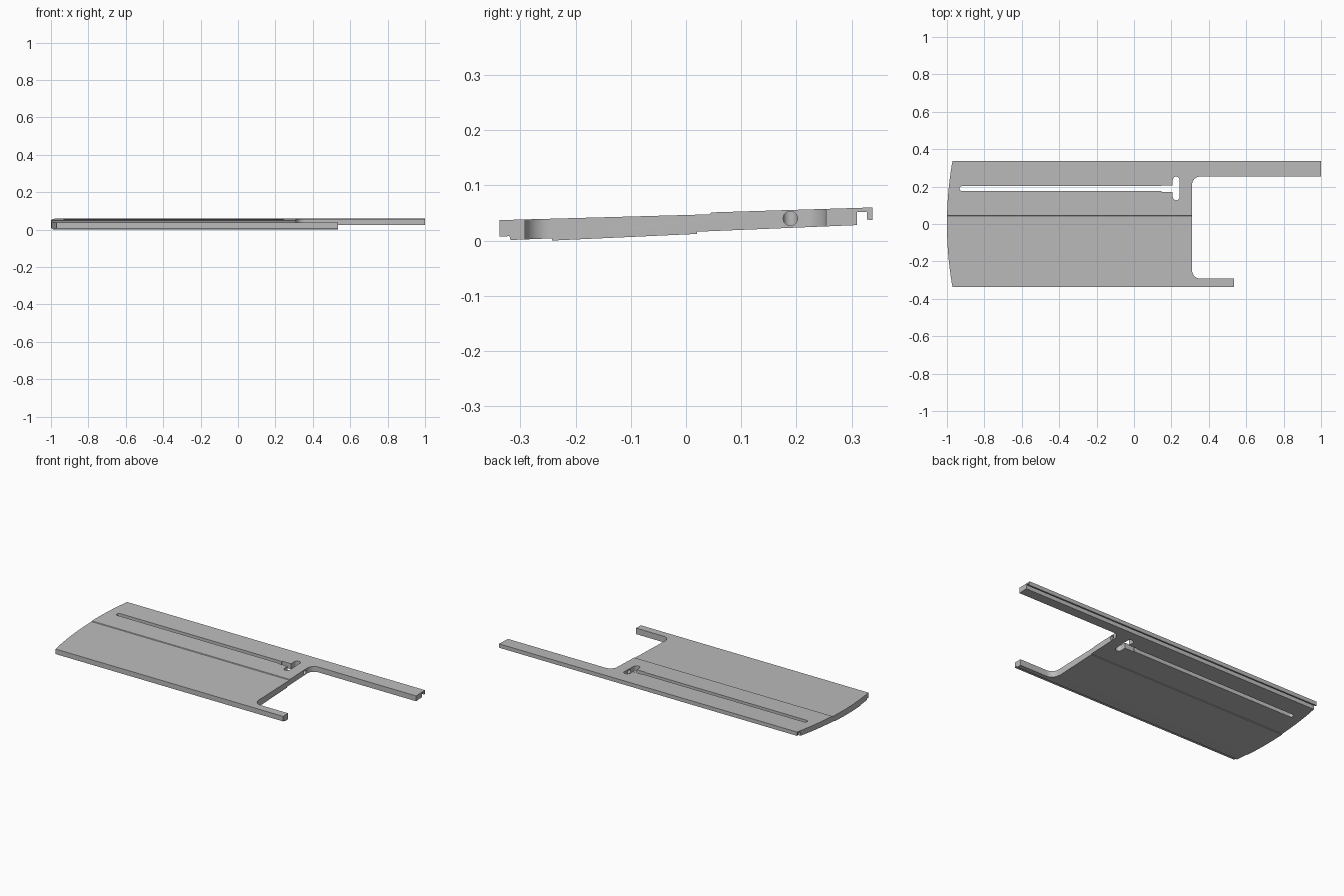
import bpy, bmesh
from math import radians, cos, sin, pi, asin
from mathutils import Vector

cube = bpy.data.objects.get("Cube")
if cube:
    bpy.data.objects.remove(cube, do_unlink=True)

grey = bpy.data.materials.new("plain grey")
grey.use_nodes = True
colour = (0.5, 0.5, 0.5, 1)
grey.diffuse_color = colour
grey.node_tree.nodes["Principled BSDF"].inputs["Base Color"].default_value = colour


def prism(name, points, push):
    """Extrude a closed flat outline along a vector."""
    bm = bmesh.new()
    face = bm.faces.new([bm.verts.new(p) for p in points])
    moved = bmesh.ops.extrude_face_region(bm, geom=[face])["geom"]
    bmesh.ops.translate(bm, vec=Vector(push),
                        verts=[v for v in moved if isinstance(v, bmesh.types.BMVert)])
    bmesh.ops.recalc_face_normals(bm, faces=bm.faces)
    mesh = bpy.data.meshes.new(name)
    bm.to_mesh(mesh)
    bm.free()
    mesh.materials.append(grey)
    obj = bpy.data.objects.new(name, mesh)
    bpy.context.collection.objects.link(obj)
    return obj


def arc(cx, cy, r, start, end, steps=10):
    angles = [radians(start + (end - start) * i / steps) for i in range(steps + 1)]
    return [(cx + r * cos(a), cy + r * sin(a)) for a in angles]


def upright(name, outline):
    return prism(name, [(x, y, -0.1) for x, y in outline], (0, 0, 0.3))


def combine(target, cutter, operation):
    mod = target.modifiers.new(operation, 'BOOLEAN')
    mod.object, mod.operation, mod.solver = cutter, operation, 'EXACT'
    bpy.context.view_layer.objects.active = target
    bpy.ops.object.modifier_apply(modifier=mod.name)
    bpy.data.objects.remove(cutter, do_unlink=True)


# Cross-section of the tilted panel: stepped top, ribs below, hooked rear rail
section = [(-0.338, 0.037), (0.043, 0.0475), (0.046, 0.051), (0.338, 0.060),
           (0.338, 0.037), (0.328, 0.038), (0.328, 0.052), (0.310, 0.052),
           (0.310, 0.028), (0.020, 0.016), (0.020, 0.012), (-0.243, 0.0),
           (-0.243, 0.004), (-0.318, 0.001), (-0.320, 0.008), (-0.338, 0.007)]
panel = prism("sliding_panel", [(-1.1, y, z) for y, z in section], (2.2, 0, 0))

# Plan outline: bowed end, two arms and a round-cornered bay between them
half, bow, fillet = 0.34, 0.03, 0.045
radius = (half ** 2 + bow ** 2) / (2 * bow)
spread = asin(half / radius) * 180 / pi
front, back, bay = -0.292, 0.254, 0.31
outline = arc(radius - 1, 0, radius, 180 - spread, 180 + spread, 24)
outline += [(0.535, -half), (0.535, front)]
outline += arc(bay + fillet, front + fillet, fillet, 270, 180)
outline += arc(bay + fillet, back - fillet, fillet, 180, 90)
outline += [(1, back), (1, half)]
combine(panel, upright("plan", outline), 'INTERSECT')

# Long slot, its wider mouth and the round-ended cross slot
mid = 0.189
slot = arc(-0.92, mid, 0.013, 90, 270) + [(0.22, mid - 0.013), (0.22, mid + 0.013)]
mouth = [(0.147, mid - 0.017), (0.22, mid - 0.017), (0.22, mid + 0.017), (0.147, mid + 0.017)]
cross = arc(0.2255, 0.235, 0.0185, 0, 180) + arc(0.2255, 0.145, 0.0185, 180, 360)
for name, shape in (("slot", slot), ("mouth", mouth), ("cross", cross)):
    combine(panel, upright(name, shape), 'DIFFERENCE')

# Round bore from the cross slot into the bay
bore = [(0.215, y, z) for y, z in arc(mid, 0.040, 0.013, 0, 345, 23)]
combine(panel, prism("bore", bore, (0.13, 0, 0)), 'DIFFERENCE')

bpy.ops.object.select_all(action='DESELECT')
panel.select_set(True)
bpy.context.view_layer.objects.active = panel
bpy.ops.object.shade_smooth_by_angle(angle=radians(20))
